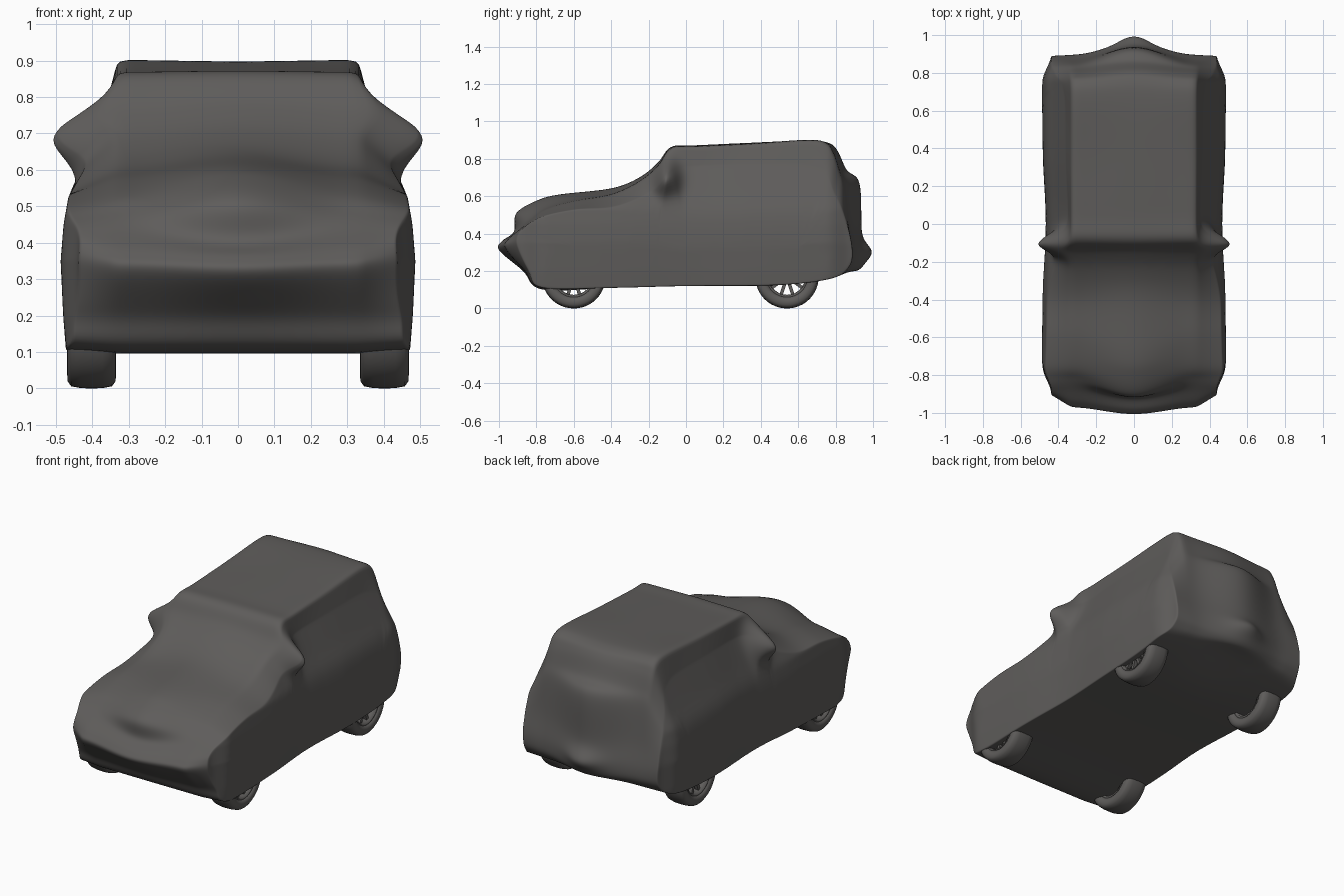
import bpy, bmesh, math
from mathutils import Vector

if "Cube" in bpy.data.objects:
    bpy.data.objects.remove(bpy.data.objects["Cube"])

grey = bpy.data.materials.new("dark_grey_cloth")
grey.diffuse_color = (0.113, 0.108, 0.104, 1)
grey.use_nodes = True
grey.node_tree.nodes["Principled BSDF"].inputs["Base Color"].default_value = grey.diffuse_color


def add(name, bm):
    bmesh.ops.recalc_face_normals(bm, faces=bm.faces)
    me = bpy.data.meshes.new(name)
    bm.to_mesh(me)
    bm.free()
    me.materials.append(grey)
    for p in me.polygons:
        p.use_smooth = True
    ob = bpy.data.objects.new(name, me)
    bpy.context.collection.objects.link(ob)
    return ob


def smooth(t):
    t = max(0, min(1, t))
    return t * t * (3 - 2 * t)


# Closed (y, z) outlines: centre line, panel seam and outer shoulder
CENTRE = [(-.77, .10), (-.87, .20), (-1.0, .31), (-.985, .36), (-.92, .41), (-.91, .51),
          (-.80, .577), (-.68, .61), (-.40, .642), (-.25, .70), (-.15, .78), (-.08, .864),
          (.05, .872), (.35, .886), (.65, .898), (.76, .886), (.81, .845), (.86, .74),
          (.93, .67), (.94, .42), (.955, .30), (.93, .21), (.82, .19), (.50, .125),
          (0, .12), (-.40, .11)]
SEAM = [(-.77, .10), (-.86, .20), (-.965, .32), (-.95, .37), (-.88, .43), (-.82, .48),
        (-.75, .53), (-.60, .575), (-.40, .61), (-.25, .68), (-.15, .765), (-.08, .86),
        (.05, .868), (.35, .882), (.65, .902), (.75, .885), (.79, .83), (.82, .74),
        (.845, .65), (.87, .45), (.895, .30), (.88, .22), (.80, .17), (.50, .125),
        (0, .12), (-.40, .11)]
SHOULDER = [(-.77, .11), (-.84, .20), (-.90, .33), (-.90, .39), (-.87, .43), (-.82, .465),
            (-.74, .50), (-.58, .53), (-.40, .54), (-.25, .59), (-.15, .65), (-.08, .74),
            (.05, .76), (.35, .77), (.62, .77), (.72, .74), (.76, .70), (.79, .62),
            (.83, .54), (.87, .42), (.89, .30), (.87, .22), (.78, .16), (.50, .125),
            (0, .12), (-.40, .11)]
WIDTH = [(.10, .472), (.20, .48), (.35, .487), (.45, .479), (.53, .465), (.60, .432),
         (.70, .392), (.80, .352), (.90, .33)]


def dense(pts, k=5):
    # Catmull-Rom resampling of a closed outline
    out, n = [], len(pts)
    for i in range(n):
        a, b, c, d = (Vector(pts[(i + j) % n]) for j in (-1, 0, 1, 2))
        for s in range(k):
            t = s / k
            out.append(b + (c - a) * (t / 2) + (2 * a - 5 * b + 4 * c - d) * (t * t / 2)
                       + (3 * b - a - 3 * c + d) * (t ** 3 / 2))
    return out


def side_x(y, z):
    # half width of the draped side at a height and station
    w = WIDTH[0][1] if z <= WIDTH[0][0] else WIDTH[-1][1]
    for (z0, w0), (z1, w1) in zip(WIDTH, WIDTH[1:]):
        if z0 <= z <= z1:
            w = w0 + (w1 - w0) * (z - z0) / (z1 - z0)
    w *= 1 - .10 * smooth((abs(y) - .75) / .15)
    return w - .02 * math.exp(-(y / .25) ** 2)


def bumps(x, y, z):
    # covered mirror on the side, tow bar at the rear
    if x > .3:
        sz = .09 if z > .69 else .08
        x += .135 * math.exp(-((y + .1) / .06) ** 2 - ((z - .69) / sz) ** 2)
    if y > .8:
        y += .045 * math.exp(-(x / .09) ** 2 - ((z - .3) / .05) ** 2)
    return x, y, z


# Fabric cover: rings from the centre line out to the middle of the side
c0, c1, c2 = dense(CENTRE), dense(SEAM), dense(SHOULDER)
rings = []
for i in range(8):
    t = i / 7
    rings.append([(.33 * t, *p.lerp(q, smooth(t))) for p, q in zip(c0, c1)])
for t in (.2, .4, .6, .8, .95, 1):
    rings.append([(.33 + (side_x(*q) - .33) * t, *p.lerp(q, t)) for p, q in zip(c1, c2)])
for t in (.06, .12, .2, .3, .4, .55, .7, .85, 1):
    ring = []
    for q in c2:
        spine = Vector((round(max(-.6, min(.6, q.x * .9)) / .15) * .15, .33))
        r = q.lerp(spine, t)
        ring.append((side_x(*r), *r))
    rings.append(ring)

bm = bmesh.new()
grid = [[bm.verts.new(bumps(*p)) for p in ring] for ring in rings]
for a, b in zip(grid, grid[1:]):
    for i in range(len(a)):
        j = (i + 1) % len(a)
        bm.faces.new((a[i], a[j], b[j], b[i]))
bmesh.ops.remove_doubles(bm, verts=bm.verts, dist=.0005)
# mirror the half across the centre plane
geom = bm.verts[:] + bm.edges[:] + bm.faces[:]
bmesh.ops.mirror(bm, geom=geom, axis='X', merge_dist=.0005)
cover = add("car_cover", bm)
cover.modifiers.new("soft", 'SUBSURF').levels = 1
cover.modifiers["soft"].render_levels = 1


def lathe(bm, profile, n=48):
    # spin an (x, radius) closed profile around the wheel axle
    rows = []
    for i in range(n):
        a = 2 * math.pi * i / n
        rows.append([bm.verts.new((x, r * math.cos(a), r * math.sin(a))) for x, r in profile])
    for i in range(n):
        a, b = rows[i], rows[(i + 1) % n]
        for j in range(len(a)):
            k = (j + 1) % len(a)
            bm.faces.new((a[j], a[k], b[k], b[j]))


TIRE = [(-.058, .11), (-.067, .13), (-.066, .15), (-.056, .164), (-.03, .169), (0, .17),
        (.03, .169), (.056, .164), (.066, .15), (.067, .13), (.058, .11)]
RIM = [(-.055, .112), (.058, .112), (.058, .103), (.03, .097), (-.055, .097)]
HUB = [(-.03, .001), (-.03, .04), (.04, .035), (.045, .001)]


def wheel(name, side, y):
    for part, profile in (("tire", TIRE), ("rim", RIM), ("hub", HUB)):
        bm = bmesh.new()
        lathe(bm, [(side * x, r) for x, r in profile])
        ob = add(name + "_" + part, bm)
        ob.location = (side * .402, y, .17)
    # spokes
    bm = bmesh.new()
    for i in range(10):
        a = 2 * math.pi * i / 10
        vs = bmesh.ops.create_cube(bm, size=1)["verts"]
        for v in vs:
            x, r, w = side * .03 + v.co.x * .02, .065 + v.co.y * .075, v.co.z * .018
            v.co = (x, r * math.cos(a) - w * math.sin(a), r * math.sin(a) + w * math.cos(a))
    ob = add(name + "_spokes", bm)
    for p in ob.data.polygons:
        p.use_smooth = False
    ob.location = (side * .402, y, .17)


for side, label in ((-1, "left"), (1, "right")):
    wheel("front_" + label, side, -.60)
    wheel("rear_" + label, side, .54)
